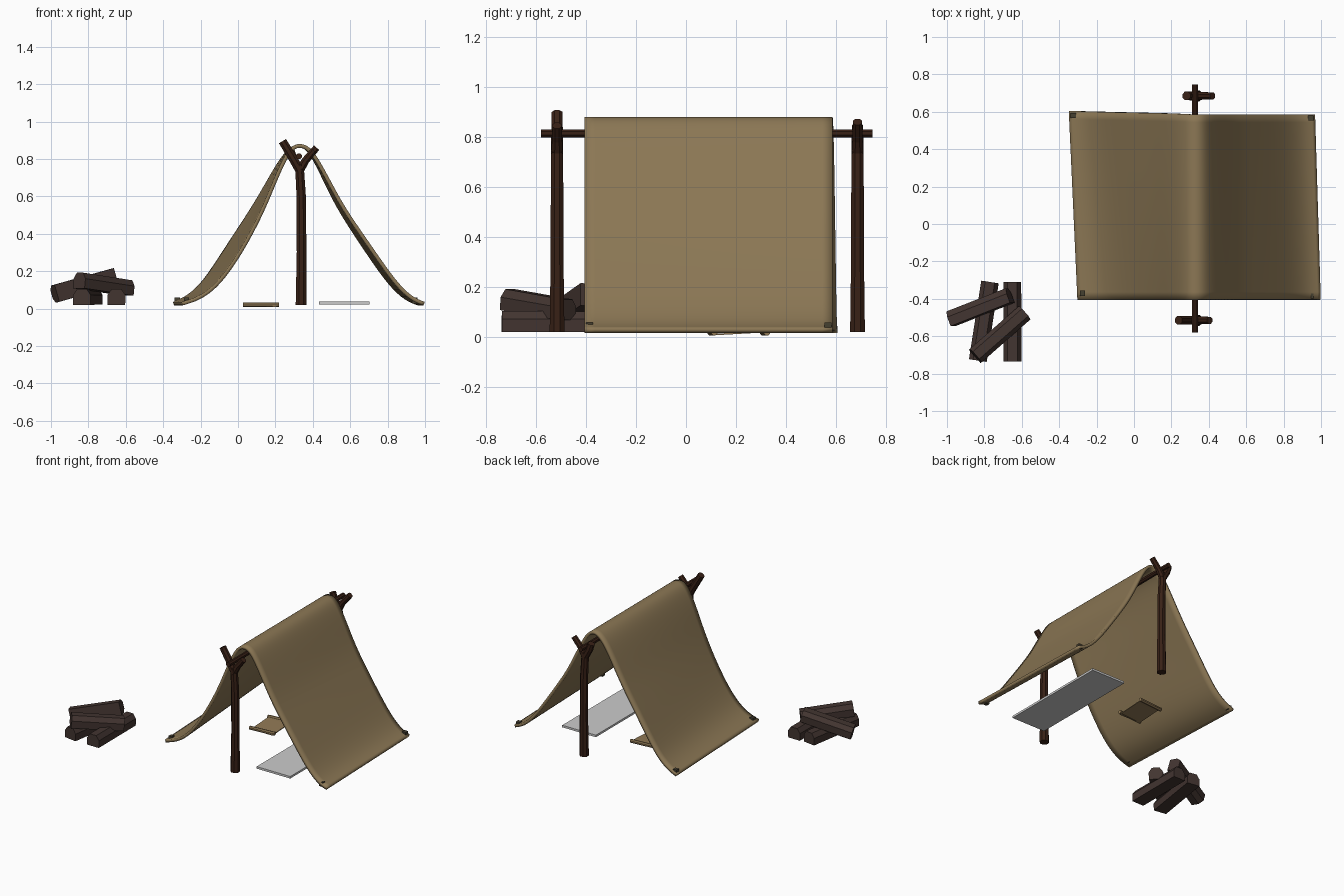
import bpy, bmesh, math
from mathutils import Vector

if "Cube" in bpy.data.objects:
    bpy.data.objects.remove(bpy.data.objects["Cube"])


def material(name, rgb):
    m = bpy.data.materials.new(name)
    m.diffuse_color = (*rgb, 1)
    m.use_nodes = True
    m.node_tree.nodes["Principled BSDF"].inputs["Base Color"].default_value = m.diffuse_color
    return m


CLOTH = material("canvas", (0.26, 0.185, 0.09))
WOOD = material("dark_wood", (0.04, 0.015, 0.008))
LOG = material("log_bark", (0.055, 0.035, 0.03))
PAPER = material("parchment", (0.28, 0.19, 0.09))
PEG = material("peg", (0.06, 0.05, 0.03))


def mesh_object(name, bm, mat=None):
    bmesh.ops.recalc_face_normals(bm, faces=bm.faces)
    me = bpy.data.meshes.new(name)
    bm.to_mesh(me)
    bm.free()
    ob = bpy.data.objects.new(name, me)
    bpy.context.collection.objects.link(ob)
    if mat:
        me.materials.append(mat)
    return ob


def box(name, centre, size, mat=None):
    bm = bmesh.new()
    bmesh.ops.create_cube(bm, size=1)
    bmesh.ops.scale(bm, vec=size, verts=bm.verts)
    bmesh.ops.translate(bm, vec=centre, verts=bm.verts)
    return mesh_object(name, bm, mat)


def sweep(name, path, radii, section, mat):
    """Sweep a closed section along a path, with a scale per point."""
    bm = bmesh.new()
    path = [Vector(p) for p in path]
    rings = []
    for i, p in enumerate(path):
        d = (path[min(i + 1, len(path) - 1)] - path[max(i - 1, 0)]).normalized()
        ref = Vector((0, 0, 1)) if abs(d.y) > 0.6 or abs(d.x) > 0.9 else Vector((0, 1, 0))
        side = d.cross(ref).normalized()
        up = side.cross(d)
        rings.append([bm.verts.new(p + (side * u + up * v) * radii[i]) for u, v in section])
    n = len(section)
    for a, b in zip(rings, rings[1:]):
        for i in range(n):
            bm.faces.new((a[i], a[(i + 1) % n], b[(i + 1) % n], b[i]))
    bm.faces.new(rings[0])
    bm.faces.new(rings[-1])
    return mesh_object(name, bm, mat)


ROUND = [(math.cos(math.tau * (i + .5) / 8), math.sin(math.tau * (i + .5) / 8)) for i in range(8)]

# Canvas: front and back profiles joined; the back sags inward on the right
left_front = [(-.30, .026), (-.21, .052), (-.12, .115), (-.03, .23), (.06, .38),
              (.14, .54), (.20, .69), (.25, .80), (.29, .86)]
left_back = [(-.345, .026), (-.28, .052), (-.20, .115), (-.12, .23), (-.02, .385),
             (.09, .55), (.18, .71), (.24, .81), (.29, .86)]
right = [(.33, .874), (.375, .86), (.42, .80), (.48, .69), (.56, .54), (.66, .395),
         (.76, .25), (.85, .125), (.93, .05), (.995, .026)]
right_back = [(x - .03 * max(0, (x - .33) / .66) - .015 * math.sin(math.pi * (x - .33) / .665), z)
              for x, z in right]
front, back = left_front + right, left_back + right_back
bm = bmesh.new()
rows = []
for j in range(7):
    t = j / 6
    row = []
    for i, ((x0, z0), (x1, z1)) in enumerate(zip(front, back)):
        y_end = .605 - .02 * min(1, i / 9)
        row.append(bm.verts.new((x0 + (x1 - x0) * t, -.405 + (y_end + .405) * t, z0 + (z1 - z0) * t)))
    rows.append(row)
for a, b in zip(rows, rows[1:]):
    for i in range(len(a) - 1):
        bm.faces.new((a[i], b[i], b[i + 1], a[i + 1]))
canvas = mesh_object("tent_canvas", bm, CLOTH)
sub = canvas.modifiers.new("smooth", 'SUBSURF')
sub.levels = sub.render_levels = 2
sub.boundary_smooth = 'PRESERVE_CORNERS'
sol = canvas.modifiers.new("thickness", 'SOLIDIFY')
sol.thickness, sol.offset = .02, 0
for p in canvas.data.polygons:
    p.use_smooth = True

# Corner pegs
for i, (x, y) in enumerate([(-.325, .58), (-.275, -.37), (.945, -.385), (.945, .567)]):
    box(f"corner_peg_{i + 1}", (x, y, .042), (.028, .028, .032), PEG)

# Forked poles and ridge pole
for name, y, lt, rt in [("front", -.515, (.238, .895), (.405, .845)),
                        ("back", .685, (.28, .845), (.42, .86))]:
    sweep(name + "_pole", [(.338, y, .02), (.34, y, .3), (.338, y, .6), (.328, y, .77)],
          [.032, .028, .027, .025], ROUND, WOOD)
    sweep(name + "_fork_left", [(.335, y, .73), (.295, y, .80), (lt[0], y, lt[1])],
          [.026, .025, .024], ROUND, WOOD)
    sweep(name + "_fork_right", [(.325, y, .73), (.36, y, .79), (rt[0], y, rt[1])],
          [.026, .022, .020], ROUND, WOOD)
sweep("ridge_pole", [(.326, -.58, .814), (.326, .745, .814)], [.017, .017], ROUND, WOOD)

# Sleeping pad
box("sleeping_pad", (.568, .005, .029), (.27, .82, .015))

# Small sheet with rolled ends
sweep("sheet", [(.122, .10, .01), (.122, .14, .012), (.122, .28, .02), (.122, .325, .02)],
      [1] * 4, [(-.085, -.003), (.085, -.003), (.085, .003), (-.085, .003)], PAPER)
for name, y in [("front", .105), ("back", .315)]:
    sweep(f"sheet_roll_{name}", [(.027, y - .008, .019), (.218, y + .008, .019)], [.013] * 2, ROUND, PAPER)

# Firewood: flat-bottomed split logs
SPLIT = [(-.047, -.042), (.047, -.042), (.048, .01), (.026, .042), (-.026, .042), (-.048, .01)]
logs = [((-.65, -.735, .062), (-.65, -.31, .062)),
        ((-.835, -.73, .062), (-.77, -.31, .062)),
        ((-.982, -.507, .078), (-.665, -.382, .168)),
        ((-.848, -.705, .150), (-.585, -.475, .110))]
for i, (a, b) in enumerate(logs):
    sweep(f"firewood_log_{i + 1}", [a, b], [1, .98], SPLIT, LOG)
